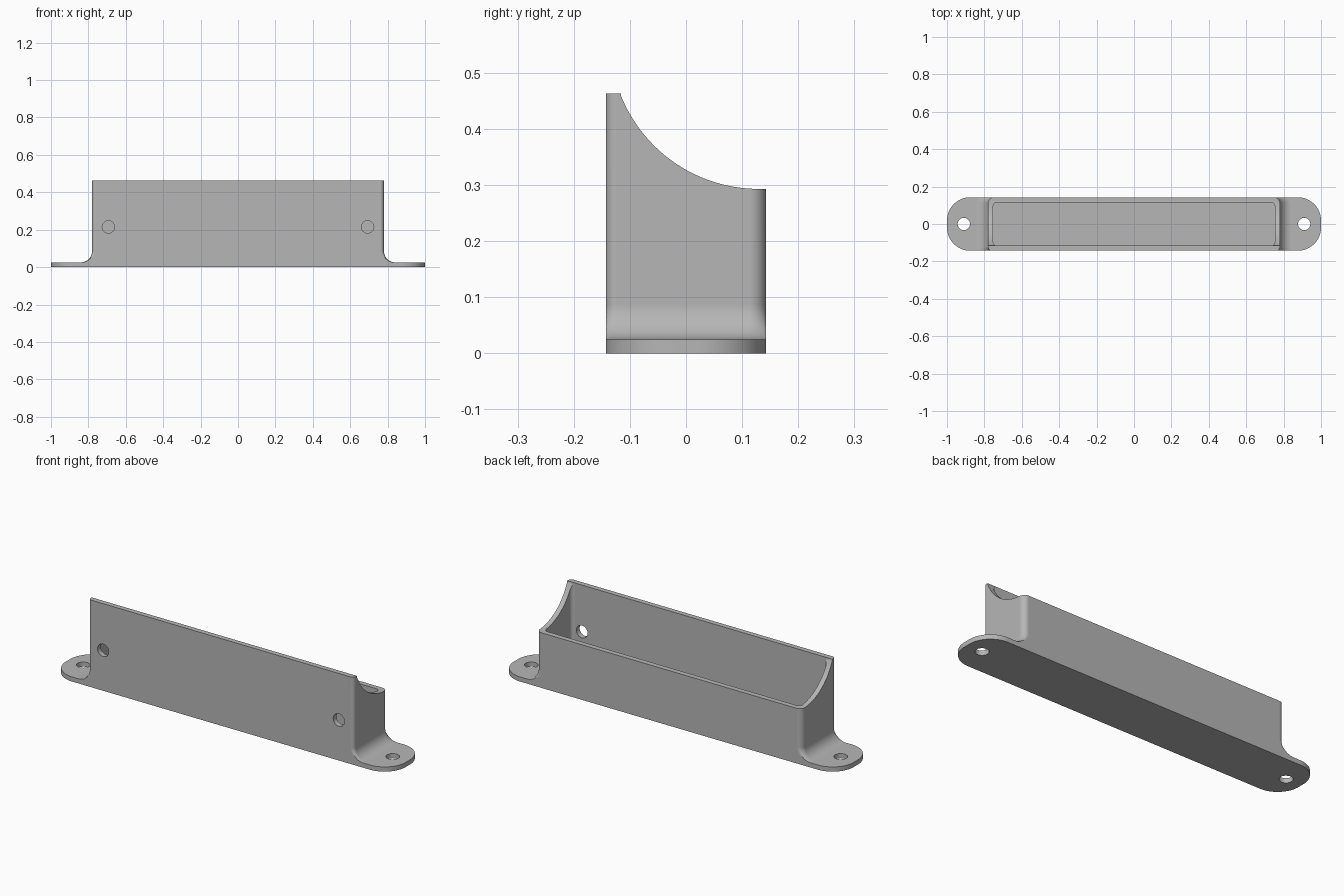
import bpy, bmesh
from math import sin, cos, pi, sqrt, radians

if "Cube" in bpy.data.objects:
    bpy.data.objects.remove(bpy.data.objects["Cube"])

HALF_Y = 0.143    # half depth of the bracket
PLATE = 0.025     # foot plate thickness
TOP = 0.463       # height of the front wall
BOX_X = 0.78      # half length of the trough
WALL = 0.027
FILLET = 0.062    # blend between trough ends and feet

grey = bpy.data.materials.new("plain grey")
grey.use_nodes = True
colour = (0.47, 0.47, 0.47, 1)
grey.diffuse_color = colour
grey.node_tree.nodes["Principled BSDF"].inputs["Base Color"].default_value = colour


def outline(hx, hy, r_front, r_back, grow=0.0, steps=12):
    """Rounded rectangle; grow flares the ends but never past the sides."""
    pts = []
    for sx, sy, start in ((1, 1, 0), (-1, 1, 1), (-1, -1, 2), (1, -1, 3)):
        r = r_back if sy > 0 else r_front
        for i in range(steps + 1):
            a = (start + i / steps) * pi / 2
            x = sx * (hx - r) + (r + grow) * cos(a)
            y = sy * (hy - r) + (r + grow) * sin(a)
            pts.append((x, max(-hy, min(hy, y))))
    return pts


def loft(name, rings):
    """Closed solid through rings of equal point count."""
    bm = bmesh.new()
    loops = [[bm.verts.new(p) for p in ring] for ring in rings]
    for a, b in zip(loops, loops[1:]):
        for i in range(len(a)):
            j = (i + 1) % len(a)
            bm.faces.new((a[i], a[j], b[j], b[i]))
    bm.faces.new(loops[0][::-1])
    bm.faces.new(loops[-1])
    bmesh.ops.recalc_face_normals(bm, faces=bm.faces)
    mesh = bpy.data.meshes.new(name)
    bm.to_mesh(mesh)
    bm.free()
    mesh.materials.append(grey)
    ob = bpy.data.objects.new(name, mesh)
    bpy.context.collection.objects.link(ob)
    return ob


def at_z(pts, z):
    return [(x, y, z) for x, y in pts]


def prism(name, pts, z0, z1):
    return loft(name, [at_z(pts, z0), at_z(pts, z1)])


def combine(target, other, operation):
    bpy.context.view_layer.objects.active = target
    mod = target.modifiers.new(operation, 'BOOLEAN')
    mod.operation = operation
    mod.solver = 'EXACT'
    mod.object = other
    bpy.ops.object.modifier_apply(modifier=mod.name)
    bpy.data.objects.remove(other)


# Foot plate with rounded ends
bracket = prism("mounting_bracket", outline(1, HALF_Y, 0.125, 0.125, steps=20), 0, PLATE)

# Trough body flaring into the plate
levels = [(PLATE / 2, FILLET)]
for i in range(11):
    a = i / 10 * pi / 2
    levels.append((PLATE + FILLET * (1 - cos(a)), FILLET * (1 - sin(a))))
levels.append((TOP, 0))
body = loft("trough_body", [at_z(outline(BOX_X, HALF_Y, 0.02, 0.03, g), z)
                            for z, g in levels])
combine(bracket, body, 'UNION')

# Hollow inside
cavity = prism("cavity", outline(BOX_X - WALL, HALF_Y - WALL, 0.02, 0.02), PLATE, 1)
combine(bracket, cavity, 'DIFFERENCE')

# Concave sweep from the tall front wall down to the low back wall
cy, radius, low = 0.13, 0.265, 0.293
lip = WALL - HALF_Y
curve = [(lip, 1)]
for i in range(33):
    y = cy + (lip - cy) * cos(i / 32 * pi / 2)
    curve.append((y, low + radius - sqrt(radius ** 2 - (y - cy) ** 2)))
curve += [(0.5, low), (0.5, 1)]
sweep = loft("sweep_cut", [[(x, y, z) for y, z in curve] for x in (-1.5, 1.5)])
combine(bracket, sweep, 'DIFFERENCE')

# Screw holes in the feet and the front wall
circle = [(0.033 * cos(i * pi / 16), 0.033 * sin(i * pi / 16)) for i in range(32)]
for side in (-1, 1):
    foot = prism("foot_hole", [(x + side * 0.91, y) for x, y in circle], -0.1, 0.1)
    combine(bracket, foot, 'DIFFERENCE')
    front = loft("front_hole", [[(x + side * 0.693, y, z + 0.215) for x, z in circle]
                                for y in (-0.2, -0.08)])
    combine(bracket, front, 'DIFFERENCE')

# Smooth the curved faces, keep hard edges
bpy.ops.object.select_all(action='DESELECT')
bracket.select_set(True)
bpy.context.view_layer.objects.active = bracket
bpy.ops.object.shade_smooth_by_angle(angle=radians(30))
weighted = bracket.modifiers.new("weighted_normals", 'WEIGHTED_NORMAL')
weighted.keep_sharp = True
